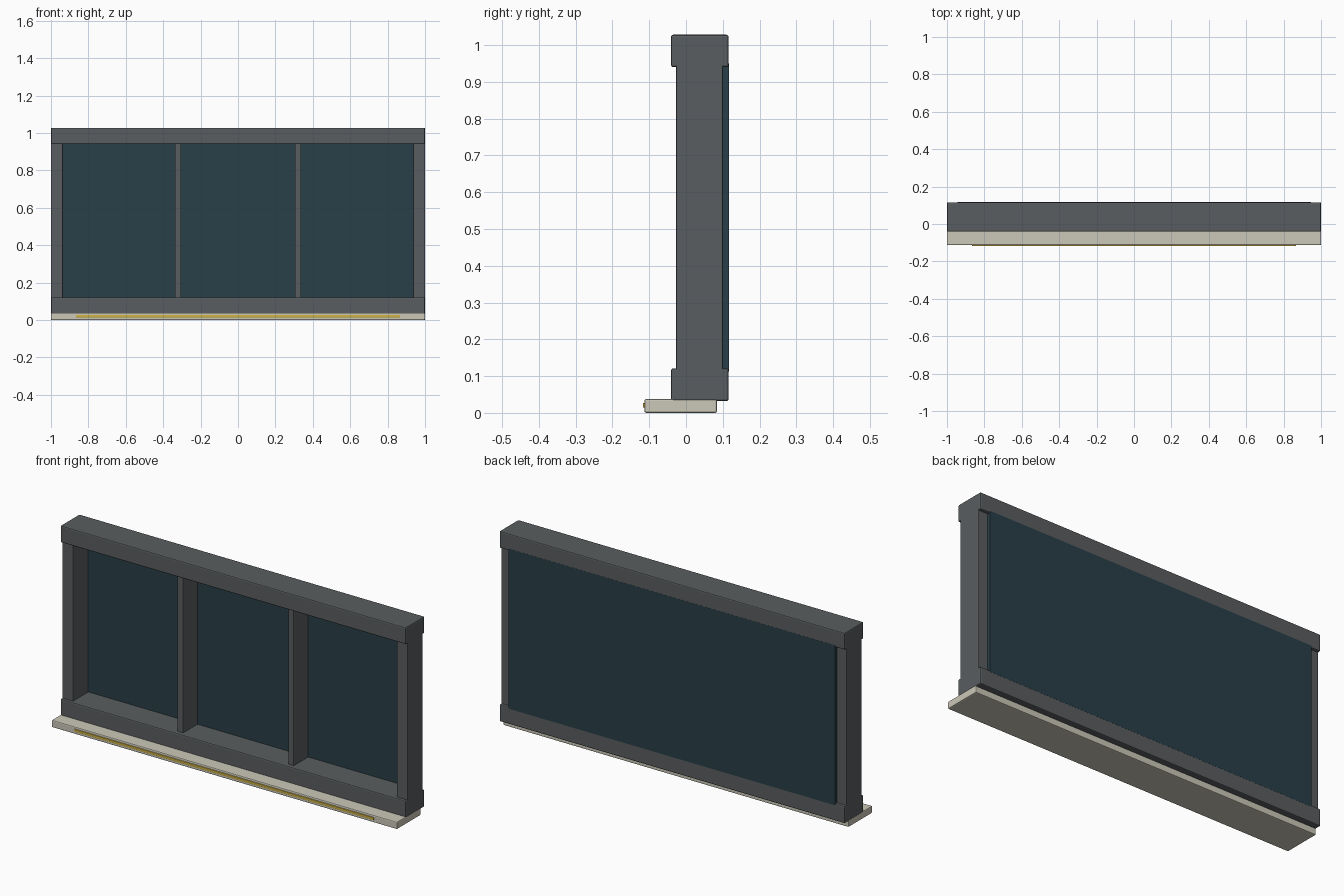
import bpy

if "Cube" in bpy.data.objects:
    bpy.data.objects.remove(bpy.data.objects["Cube"])


def material(name, rgb):
    m = bpy.data.materials.new(name)
    m.diffuse_color = (*rgb, 1)
    m.use_nodes = True
    m.node_tree.nodes["Principled BSDF"].inputs["Base Color"].default_value = m.diffuse_color
    return m


FRAME = material("frame_grey", (0.10, 0.11, 0.115))
GLASS = material("glass_teal", (0.022, 0.05, 0.065))
SILL = material("sill_cream", (0.60, 0.58, 0.48))
STRIP = material("strip_yellow", (0.60, 0.42, 0.05))


def box(name, x, y, z, mat, bevel=0.0):
    """Box from (min, max) ranges with an optional small bevel."""
    bpy.ops.mesh.primitive_cube_add(size=1, location=[(a + b) / 2 for a, b in (x, y, z)])
    ob = bpy.context.object
    ob.name = name
    ob.scale = [b - a for a, b in (x, y, z)]
    bpy.ops.object.transform_apply(location=False, rotation=False, scale=True)
    ob.data.materials.append(mat)
    if bevel:
        mod = ob.modifiers.new("bevel", 'BEVEL')
        mod.width = bevel
        mod.segments = 2
    return ob


# Sill with inset accent strip on its front edge
box("sill", (-1, 1), (-0.113, 0.084), (0, 0.038), SILL, 0.005)
box("sill_strip", (-0.867, 0.867), (-0.117, -0.109), (0.014, 0.027), STRIP, 0.002)

# Horizontal rails
box("bottom_rail", (-1, 1), (-0.041, 0.116), (0.032, 0.121), FRAME, 0.006)
box("top_rail", (-1, 1), (-0.041, 0.116), (0.940, 1.028), FRAME, 0.006)

# End posts and mullions
for side, s in (("left", -1), ("right", 1)):
    box(f"{side}_post", sorted((s, s * 0.936)), (-0.027, 0.101), (0.036, 1.024), FRAME, 0.005)
    box(f"{side}_mullion", sorted((s * 0.304, s * 0.337)), (-0.02, 0.105), (0.115, 0.946), FRAME, 0.004)

# Glass panel behind the mullions
box("glass", (-0.945, 0.945), (0.099, 0.1165), (0.113, 0.950), GLASS)
